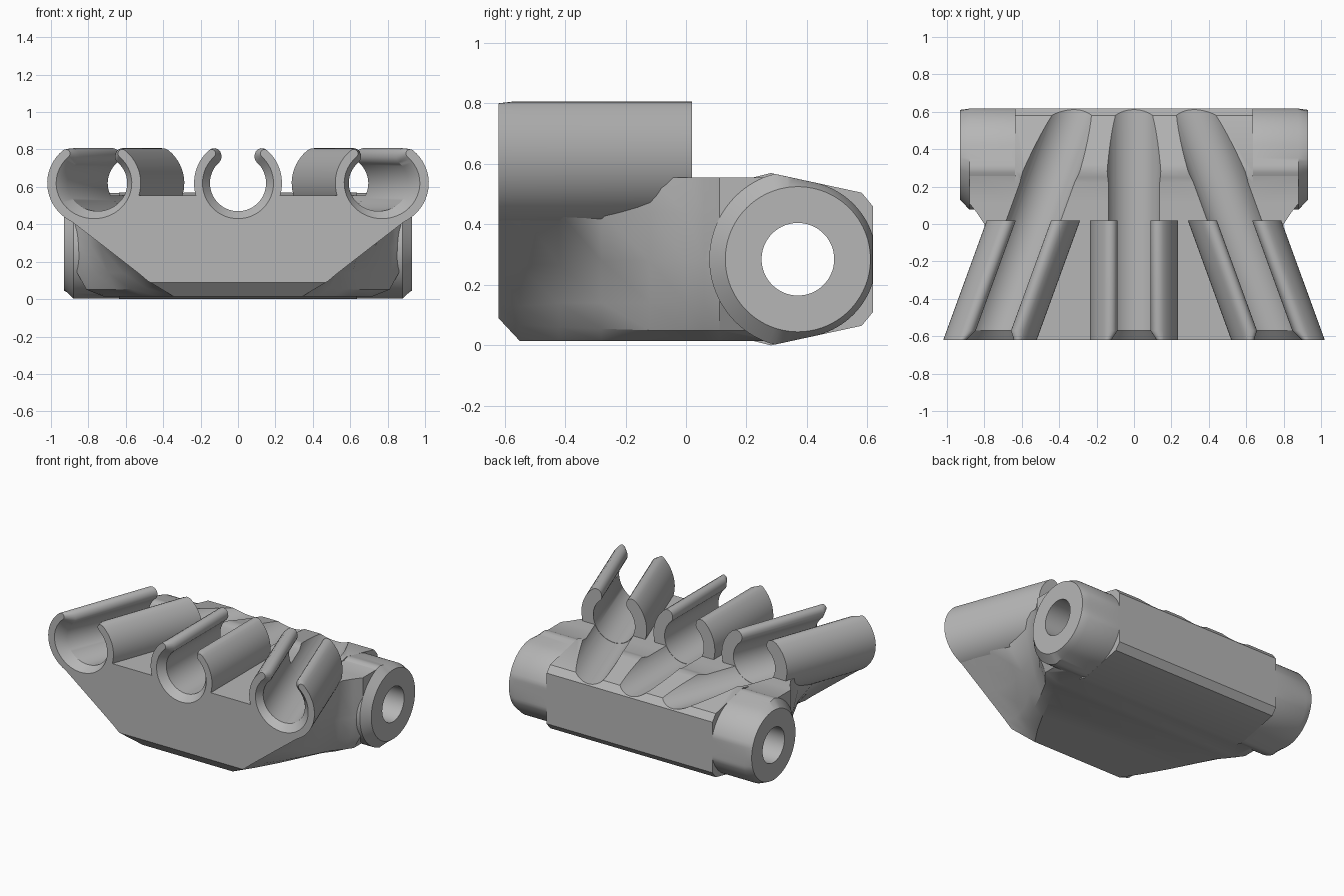
import bpy, bmesh
from math import sin, cos, tan, radians, pi
from mathutils import Vector

if "Cube" in bpy.data.objects:
    bpy.data.objects.remove(bpy.data.objects["Cube"], do_unlink=True)

grey = bpy.data.materials.new("plain grey")
grey.use_nodes = True
grey.diffuse_color = (0.47, 0.47, 0.47, 1)
grey.node_tree.nodes["Principled BSDF"].inputs["Base Color"].default_value = (0.47, 0.47, 0.47, 1)

FRONT, AXIS_Z, SPLAY = -0.62, 0.62, tan(radians(20))
PIN_Y, PIN_Z = 0.37, 0.285


def loft(name, sections):
    """Skin a list of matching closed loops and cap both ends."""
    bm = bmesh.new()
    rings = [[bm.verts.new(p) for p in s] for s in sections]
    n = len(rings[0])
    for a, b in zip(rings, rings[1:]):
        for i in range(n):
            j = (i + 1) % n
            bm.faces.new((a[i], a[j], b[j], b[i]))
    bm.faces.new(rings[0])
    bm.faces.new(rings[-1])
    bmesh.ops.recalc_face_normals(bm, faces=bm.faces)
    mesh = bpy.data.meshes.new(name)
    bm.to_mesh(mesh)
    bm.free()
    mesh.materials.append(grey)
    ob = bpy.data.objects.new(name, mesh)
    bpy.context.collection.objects.link(ob)
    return ob


def combine(target, other, operation):
    bpy.context.view_layer.objects.active = target
    mod = target.modifiers.new("cut", "BOOLEAN")
    mod.operation, mod.object, mod.solver = operation, other, "EXACT"
    bpy.ops.object.modifier_apply(modifier=mod.name)
    bpy.data.objects.remove(other, do_unlink=True)


def smooth(ob, angle=32):
    bpy.ops.object.select_all(action="DESELECT")
    ob.select_set(True)
    bpy.context.view_layer.objects.active = ob
    bpy.ops.object.shade_smooth_by_angle(angle=radians(angle))


def channel_point(side, y, radius, phi):
    """Point around a splayed channel axis; phi is measured from straight up."""
    cx = side * (0.77 - SPLAY * (y - FRONT))
    stretch = 1.064 if side else 1
    return Vector((cx + stretch * radius * sin(phi), y, AXIS_Z + radius * cos(phi)))


# Body: wedge-shaped front flowing into a round-cornered block
body_plan = [
    (-0.62, [(.85, .555), (.922, .44), (.695, .265), (.53, .137), (.48, .095), (.47, .09)]),
    (-0.55, [(.83, .555), (.897, .44), (.67, .262), (.50, .13), (.42, .068), (.345, .015)]),
    (-0.42, [(.80, .555), (.848, .44), (.64, .27), (.535, .14), (.49, .06), (.43, .015)]),
    (-0.28, [(.78, .555), (.79, .44), (.67, .28), (.615, .14), (.575, .055), (.51, .015)]),
    (-0.12, [(.80, .555), (.775, .44), (.735, .28), (.695, .14), (.655, .05), (.59, .015)]),
    (0.00, [(.80, .555), (.80, .44), (.785, .28), (.765, .14), (.72, .05), (.65, .015)]),
    (0.06, [(.84, .555), (.84, .44), (.84, .28), (.82, .14), (.775, .05), (.70, .015)]),
    (0.11, [(.88, .555), (.88, .44), (.88, .28), (.86, .14), (.81, .05), (.72, .015)]),
    (0.30, [(.88, .555), (.88, .44), (.88, .28), (.86, .14), (.81, .05), (.72, .015)]),
]
body = loft("body", [
    [(x, y, z) for x, z in half] + [(-x, y, z) for x, z in reversed(half)]
    for y, half in body_plan])


# Pivot barrel: round at the front, flattened at the back, chamfered ends
def barrel_radius(t):
    c, s = cos(t), abs(sin(t))
    r = 0.293
    if s + 0.217 * c > 0.5:
        r = min(r, 0.2655 / (s + 0.217 * c))
    if c > 0.213:
        r = min(0.2595, 0.247 / c)
    return r


def barrel_ring(x, radius):
    angles = [2 * pi * i / 96 for i in range(96)]
    return [(x, PIN_Y + radius(t) * cos(t), PIN_Z + radius(t) * sin(t)) for t in angles]


def end_face(t):
    return 0.24


barrel = loft("barrel", [barrel_ring(-.93, end_face), barrel_ring(-.88, barrel_radius),
                         barrel_ring(.88, barrel_radius), barrel_ring(.93, end_face)])

# Flat-backed block along the middle of the barrel
outline = [(.20, .55), (.28, .57), (.58, .505), (.617, .46)]
outline += [(y, 2 * PIN_Z - z) for y, z in reversed(outline)]
block = loft("back_block", [[(x, y + 0.001, z) for y, z in outline] for x in (-.635, .635)])

combine(body, barrel, "UNION")
combine(body, block, "UNION")

# Pin hole through the barrel
pin = loft("pin_cutter", [barrel_ring(x, lambda t: 0.12) for x in (-1.1, 1.1)])
combine(body, pin, "DIFFERENCE")

# Three channels with a flared mouth, and an open clip around each
for side, label in ((-1, "right"), (0, "middle"), (1, "left")):
    turn = [2 * pi * i / 64 for i in range(64)]
    cutter = loft("channel_cutter", [[channel_point(side, y, r, t) for t in turn]
                                     for y, r in ((-.66, .225), (-.57, .152), (.75, .152))])
    combine(body, cutter, "DIFFERENCE")

    start, end, steps = radians(42), radians(318), 48
    sections = []
    for y, inner in ((FRONT, .19), (-.57, .15), (.02, .15)):
        outer = 0.235
        mid, half = (outer + inner) / 2, (outer - inner) / 2
        arc = [start + (end - start) * i / steps for i in range(steps + 1)]
        tip = [pi * i / 8 for i in range(1, 8)]
        ring = [(outer, a) for a in arc]
        ring += [(mid + half * cos(t), end + half * sin(t) / mid) for t in tip]
        ring += [(inner, a) for a in reversed(arc)]
        ring += [(mid - half * cos(t), start - half * sin(t) / mid) for t in tip]
        sections.append([channel_point(side, y, r, a) for r, a in ring])
    smooth(loft(label + "_clip", sections))

smooth(body)
